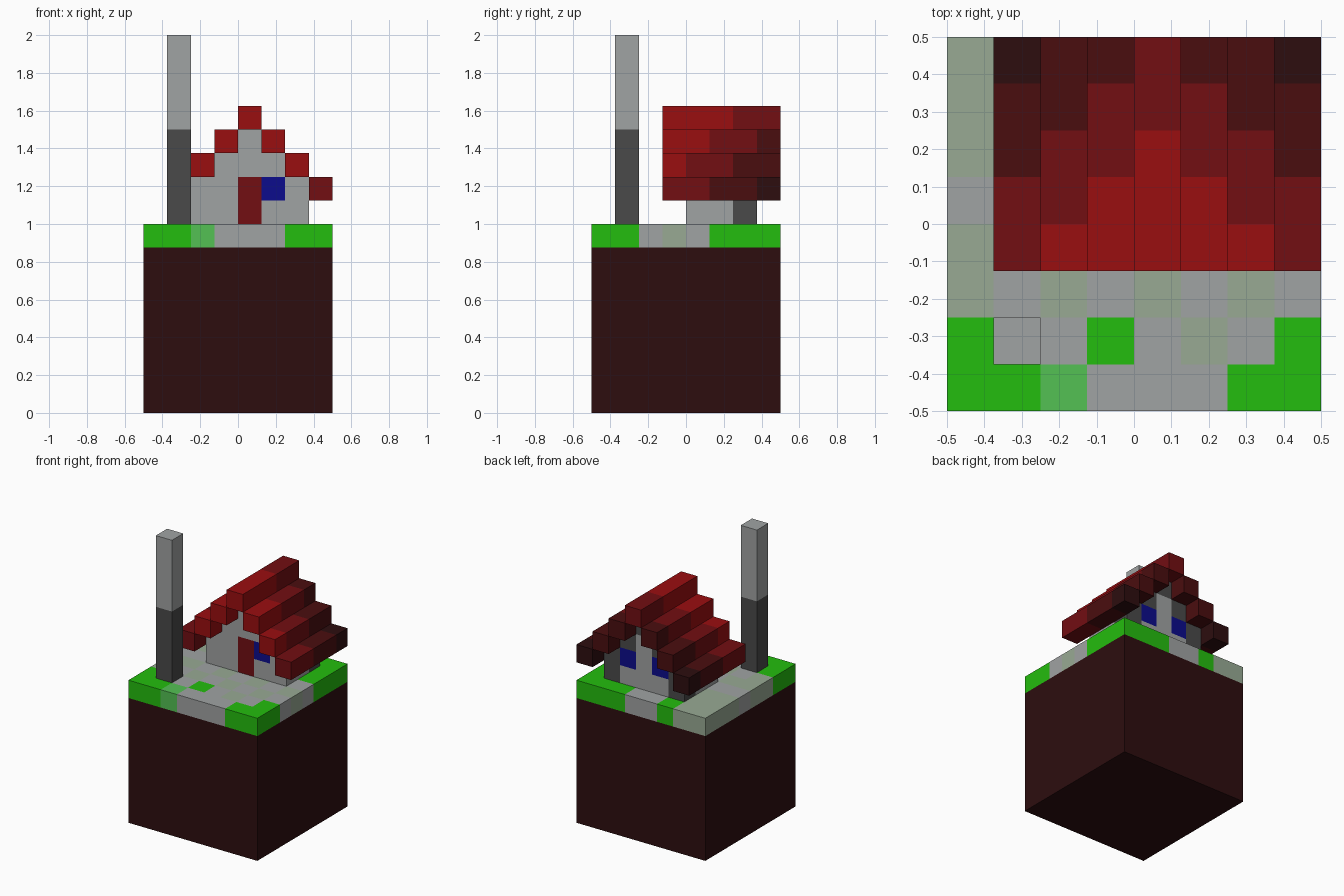
import bpy
import bmesh
from mathutils import Vector

U = 0.125  # size of one block

cube = bpy.data.objects.get("Cube")
if cube:
    bpy.data.objects.remove(cube, do_unlink=True)


def linear(v):
    v /= 255
    return v / 12.92 if v <= 0.04045 else ((v + 0.055) / 1.055) ** 2.4


def material(name, r, g, b):
    m = bpy.data.materials.new(name)
    colour = (linear(r), linear(g), linear(b), 1)
    m.diffuse_color = colour
    m.use_nodes = True
    bsdf = m.node_tree.nodes["Principled BSDF"]
    bsdf.inputs["Base Color"].default_value = colour
    bsdf.inputs["Roughness"].default_value = 0.9
    return m


MATS = {
    "G": material("grass_green", 36, 189, 14),
    "L": material("light_green", 84, 193, 84),
    "M": material("mossy_stone", 152, 170, 148),
    "S": material("stone_grey", 160, 163, 163),
    "K": material("dark_stone", 74, 74, 74),
    "1": material("bright_red", 154, 14, 16),
    "2": material("mid_red", 114, 14, 18),
    "3": material("deep_red", 74, 13, 15),
    "4": material("dark_soil", 45, 13, 15),
    "W": material("window_blue", 12, 12, 140),
}


def block_part(name, cells):
    """Box-shaped part from {(column, row, layer): colour key}, outer faces only."""
    keys = sorted(set(cells.values()))
    bm = bmesh.new()
    verts = {}

    def vert(p):
        if p not in verts:
            verts[p] = bm.verts.new(((p[0] - 4) * U, (p[1] - 4) * U, p[2] * U))
        return verts[p]

    for cell, key in cells.items():
        for axis in range(3):
            a, b = (axis + 1) % 3, (axis + 2) % 3
            for side in (0, 1):
                near = list(cell)
                near[axis] += 2 * side - 1
                if tuple(near) in cells:
                    continue
                ring = []
                for da, db in ((0, 0), (1, 0), (1, 1), (0, 1)):
                    p = list(cell)
                    p[axis] += side
                    p[a] += da
                    p[b] += db
                    ring.append(vert(tuple(p)))
                face = bm.faces.new(ring if side else ring[::-1])
                face.material_index = keys.index(key)
    me = bpy.data.meshes.new(name)
    bm.to_mesh(me)
    bm.free()
    for k in keys:
        me.materials.append(MATS[k])
    ob = bpy.data.objects.new(name, me)
    bpy.context.collection.objects.link(ob)
    return ob


def box(name, low, high, key):
    """Plain box between two block corners."""
    low, high = Vector(low), Vector(high)
    bm = bmesh.new()
    bmesh.ops.create_cube(bm, size=1)
    for v in bm.verts:
        p = low + (high - low) * 0.5 + Vector(c * s for c, s in zip(v.co, high - low))
        v.co = (p - Vector((4, 4, 0))) * U
    me = bpy.data.meshes.new(name)
    bm.to_mesh(me)
    bm.free()
    me.materials.append(MATS[key])
    ob = bpy.data.objects.new(name, me)
    bpy.context.collection.objects.link(ob)
    return ob


# Soil block
box("soil", (0, 0, 0), (8, 8, 7), "4")

# Turf and path layer, rows from front to back
TURF = ["GGLSSSGG", "GSSGSMSG", "MSMSMSMS", "MMSMSMSM",
        "SSSSSSMS", "MMSSSSSG", "MMSSSSSG", "MMGSSGGG"]
block_part("turf", {(x, y, 7): k for y, row in enumerate(TURF) for x, k in enumerate(row)})

# Tall post
box("post_base", (1, 1, 8), (2, 2, 12), "K")
box("post_top", (1, 1, 12), (2, 2, 16), "S")

# Gable walls, layers from bottom to top, starting at column 2
GABLES = {
    "front": (4, ["SS2SS", "SS2WS", " SSS ", "  S  "]),
    "back": (6, ["KSSSK", "KWSWK", " KSK ", "  K  "]),
}
OPENINGS = {"2": "door", "W": "window"}
for side, (row, layers) in GABLES.items():
    parts = {}
    for z, layer in enumerate(layers):
        for x, k in enumerate(layer):
            if k != " ":
                part = f"{side}_{OPENINGS.get(k, 'wall')}"
                parts.setdefault(part, {})[(x + 2, row, z + 8)] = k
    for part, cells in parts.items():
        block_part(part, cells)

# Side walls
for side, x in (("right", 2), ("left", 6)):
    box(f"{side}_wall", (x, 5, 8), (x + 1, 6, 10), "S")

# Stepped roof courses, darkening towards the eaves and the back
for x in range(1, 8):
    drop = abs(x - 4)
    cells = {(x, 3 + r, 12 - drop): str(1 + max(0, (drop + r - 1) // 2)) for r in range(5)}
    side = "ridge" if x == 4 else ("right" if x < 4 else "left")
    block_part(f"roof_{side}_course_{drop}", cells)
